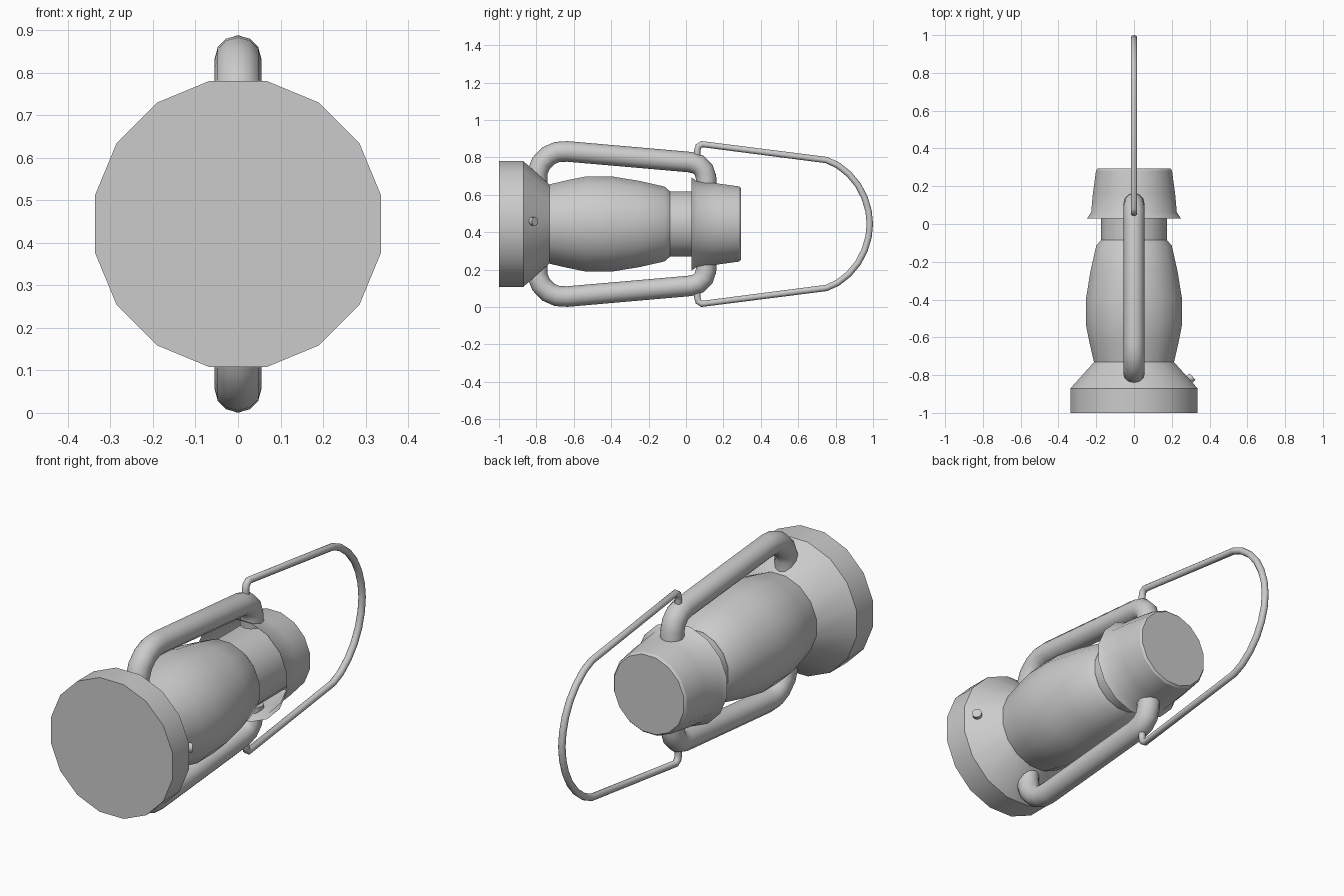
import bpy, bmesh, math
from mathutils import Vector

if "Cube" in bpy.data.objects:
    bpy.data.objects.remove(bpy.data.objects["Cube"])

CZ = 0.444      # height of the lantern's long axis (it lies along y)
SIDES = 16


def lathe(name, profile, cap_start=True, cap_end=True):
    """Revolve (radius, y) points round the lantern axis."""
    bm = bmesh.new()
    rings = []
    for r, y in profile:
        ring = []
        for i in range(SIDES):
            a = 2 * math.pi * (i + 0.5) / SIDES
            ring.append(bm.verts.new((r * math.cos(a), y, CZ + r * math.sin(a))))
        rings.append(ring)
    for a, b in zip(rings, rings[1:]):
        for i in range(SIDES):
            j = (i + 1) % SIDES
            bm.faces.new((a[i], b[i], b[j], a[j]))
    if cap_start:
        bm.faces.new(rings[0])
    if cap_end:
        bm.faces.new(rings[-1][::-1])
    bmesh.ops.recalc_face_normals(bm, faces=bm.faces)
    return finish(name, bm)


def finish(name, bm):
    me = bpy.data.meshes.new(name)
    bm.to_mesh(me)
    bm.free()
    ob = bpy.data.objects.new(name, me)
    bpy.context.collection.objects.link(ob)
    bpy.ops.object.select_all(action='DESELECT')
    ob.select_set(True)
    bpy.context.view_layer.objects.active = ob
    bpy.ops.object.shade_smooth_by_angle(angle=math.radians(30))
    return ob


def tube(name, points, radius):
    """Round bar through (y, offset from axis) points in the x = 0 plane."""
    cu = bpy.data.curves.new(name, 'CURVE')
    cu.dimensions = '3D'
    cu.bevel_depth = radius
    cu.bevel_resolution = 4
    cu.use_fill_caps = True
    sp = cu.splines.new('POLY')
    sp.points.add(len(points) - 1)
    for p, (y, h) in zip(sp.points, points):
        p.co = (0, y, CZ + h, 1)
    sp.use_smooth = True
    ob = bpy.data.objects.new(name, cu)
    bpy.context.collection.objects.link(ob)
    return ob


# Fuel tank base with sloping shoulder
lathe("fuel_tank", [(0.343, -1.0), (0.343, -0.87), (0.215, -0.73)])

# Glass globe
lathe("globe", [(0.215, -0.735), (0.24, -0.63), (0.26, -0.53), (0.26, -0.40),
                (0.235, -0.25), (0.204, -0.115), (0.178, -0.085)])

# Burner neck running up into the hood
lathe("neck", [(0.177, -0.10), (0.177, 0.28)])

# Hood, hollow underneath with a flared rim
hood = lathe("hood", [(0.253, 0.03), (0.231, 0.062), (0.222, 0.16),
                      (0.205, 0.283), (0.196, 0.293)], cap_start=False)

# Side frame tubes, mirrored about the axis
side = [(-0.795, 0.22), (-0.795, 0.275), (-0.775, 0.325), (-0.735, 0.365),
        (-0.69, 0.385), (-0.635, 0.388), (0.02, 0.331), (0.065, 0.318),
        (0.095, 0.288), (0.107, 0.25), (0.11, 0.20)]
for s, label in ((1, "upper"), (-1, "lower")):
    tube("frame_tube_" + label, [(y, s * h) for y, h in side], 0.055)

# Wire carrying handle
half = [(0.06, 0.335), (0.06, 0.39), (0.066, 0.415), (0.085, 0.427),
        (0.75, 0.342), (0.81, 0.315), (0.87, 0.268), (0.92, 0.208),
        (0.955, 0.14), (0.976, 0.07)]
tube("wire_handle", half + [(0.983, 0)] + [(y, -h) for y, h in reversed(half)], 0.017)

# Small wick knob standing off the shoulder
normal = Vector((0.74, 0.67, 0)).normalized()
for name, r, depth, off in (("knob_shaft", 0.012, 0.04, 0.0), ("knob_head", 0.023, 0.022, 0.022)):
    bm = bmesh.new()
    bmesh.ops.create_cone(bm, cap_ends=True, segments=12, radius1=r, radius2=r, depth=depth)
    knob = finish(name, bm)
    knob.rotation_euler = normal.to_track_quat('Z', 'Y').to_euler()
    knob.location = Vector((0.286, -0.83, 0.458)) + normal * off
